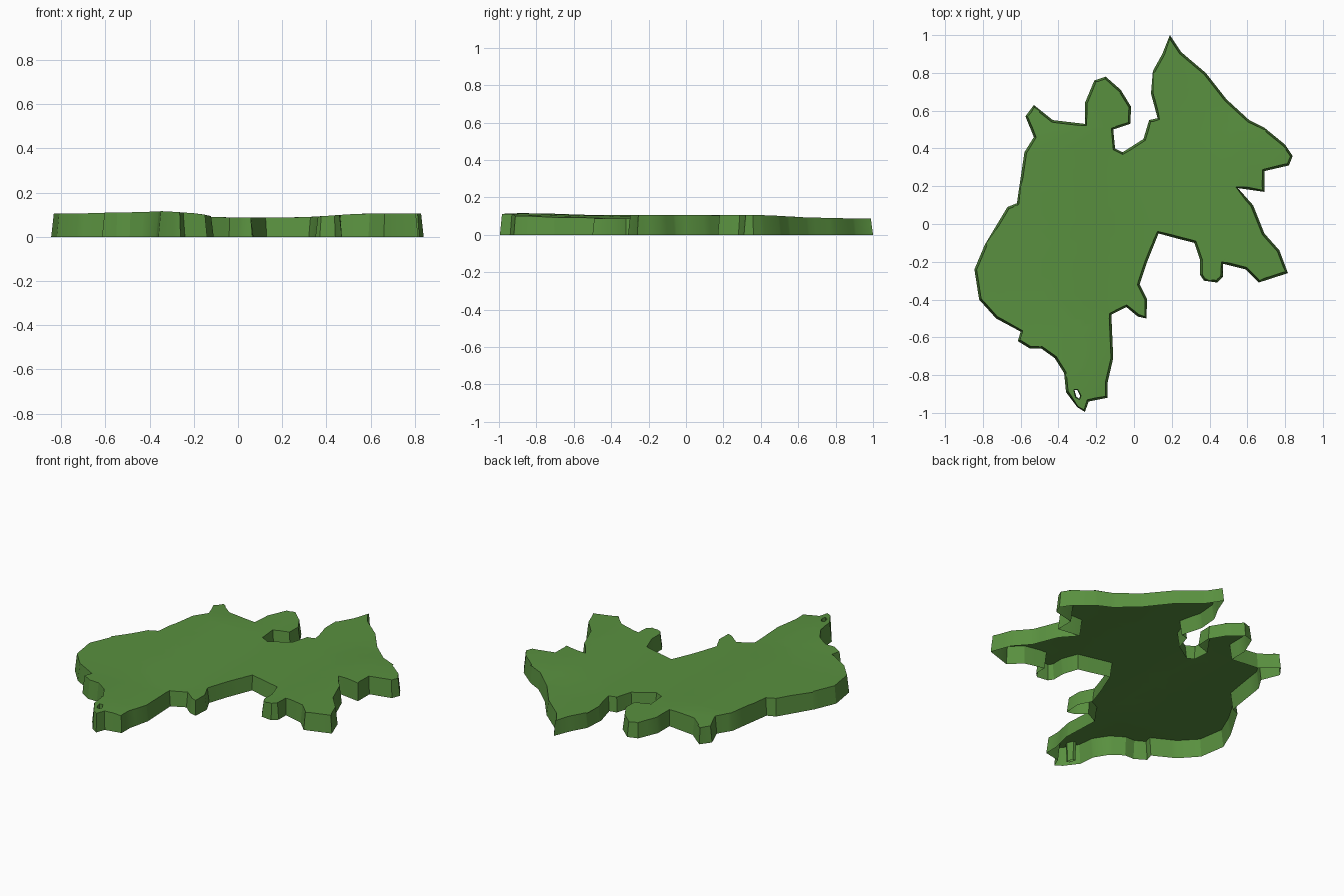
import bpy, bmesh
from mathutils import Vector

if "Cube" in bpy.data.objects:
    bpy.data.objects.remove(bpy.data.objects["Cube"])

# Coastline at ground level, clockwise from the northern tip
COAST = [
    (.19, 1.0), (.25, .91), (.38, .80), (.49, .66), (.61, .55), (.69, .51), (.80, .42), (.84, .36), (.82, .31), (.69, .28),
    (.69, .17), (.55, .19), (.63, .10), (.69, -.05), (.77, -.14), (.815, -.26), (.66, -.31), (.59, -.24), (.47, -.21), (.47, -.28),
    (.44, -.31), (.37, -.30), (.35, -.27), (.35, -.19), (.32, -.10), (.24, -.08), (.13, -.05), (.07, -.20), (.03, -.32), (.07, -.40),
    (.065, -.50), (.02, -.49), (-.04, -.44), (-.12, -.48), (-.11, -.71), (-.14, -.84), (-.14, -.92), (-.24, -.94), (-.26, -.995), (-.30, -.97),
    (-.36, -.89), (-.37, -.79), (-.42, -.71), (-.49, -.66), (-.55, -.66), (-.615, -.62), (-.60, -.57), (-.73, -.50), (-.82, -.40), (-.845, -.24),
    (-.79, -.11), (-.67, .09), (-.62, .11), (-.58, .38), (-.53, .46), (-.575, .57), (-.53, .63), (-.43, .55), (-.26, .53), (-.26, .64),
    (-.21, .76), (-.15, .78), (-.07, .71), (-.015, .62), (-.02, .53), (-.11, .50), (-.10, .40), (-.06, .38), (.05, .45), (.08, .55),
    (.125, .56), (.09, .69), (.10, .81), (.15, .90)]
# Small hole near the southern tip
HOLE = [(-.315, -.88), (-.30, -.88), (-.285, -.91), (-.29, -.925), (-.305, -.915)]
TAPER = 0.012


def ramp(v, a, b):
    t = min(1, max(0, (v - a) / (b - a)))
    return t * t * (3 - 2 * t)


def height(x, y):
    """Gently rolling top: low central trough, higher flanks and south."""
    flank = 0.017 * ramp(abs(x - 0.1), 0.15, 0.5) * (1 - 0.6 * ramp(y, 0.4, 0.65))
    south = 0.012 * ramp(-x, 0.05, 0.2) * ramp(-y, 0.4, 0.9)
    return 0.088 + flank + south


def add_loop(bm, pts):
    vs = [bm.verts.new((x, y, 0)) for x, y in pts]
    return [bm.edges.new((a, b)) for a, b in zip(vs, vs[1:] + vs[:1])]


# Fill the outline, then cut a grid so the top can undulate
bm = bmesh.new()
edges = add_loop(bm, COAST) + add_loop(bm, HOLE)
bmesh.ops.triangle_fill(bm, edges=edges, use_beauty=True, normal=(0, 0, 1))
for axis in (Vector((1, 0, 0)), Vector((0, 1, 0))):
    for i in range(-9, 10):
        bmesh.ops.bisect_plane(bm, geom=bm.verts[:] + bm.edges[:] + bm.faces[:],
                               dist=1e-5, plane_co=axis * i * 0.1, plane_no=axis)
bm.normal_update()
for f in bm.faces:
    if f.normal.z < 0:
        f.normal_flip()

# Outward direction at each border vertex
border = [e for e in bm.edges if len(e.link_faces) == 1]
out = {}
for e in border:
    lp = e.link_loops[0]
    d = (lp.link_loop_next.vert.co - lp.vert.co).normalized()
    for v in e.verts:
        out[v] = out.get(v, Vector()) + Vector((d.y, -d.x, 0))

# Raise the top and drop flared walls from the border; underside stays open
top = bm.verts[:]
bmesh.ops.extrude_edge_only(bm, edges=border)
for v in top:
    if v in out:
        v.co -= out[v].normalized() * TAPER * (0.4 if v.co.y < -0.87 and -0.32 < v.co.x < -0.28 else 1)
    v.co.z = height(v.co.x, v.co.y)
bmesh.ops.recalc_face_normals(bm, faces=bm.faces)
bm.faces.ensure_lookup_table()
peak = max(bm.faces, key=lambda f: abs(f.normal.z) * f.calc_area())
if peak.normal.z < 0:
    bmesh.ops.reverse_faces(bm, faces=bm.faces)

mesh = bpy.data.meshes.new("land_slab")
bm.to_mesh(mesh)
bm.free()
land = bpy.data.objects.new("land_slab", mesh)
bpy.context.collection.objects.link(land)

green = bpy.data.materials.new("grass_green")
green.diffuse_color = (0.10, 0.28, 0.05, 1)
green.use_nodes = True
green.node_tree.nodes["Principled BSDF"].inputs["Base Color"].default_value = green.diffuse_color
mesh.materials.append(green)

bpy.context.view_layer.objects.active = land
land.select_set(True)
bpy.ops.object.shade_smooth_by_angle(angle=0.5)
